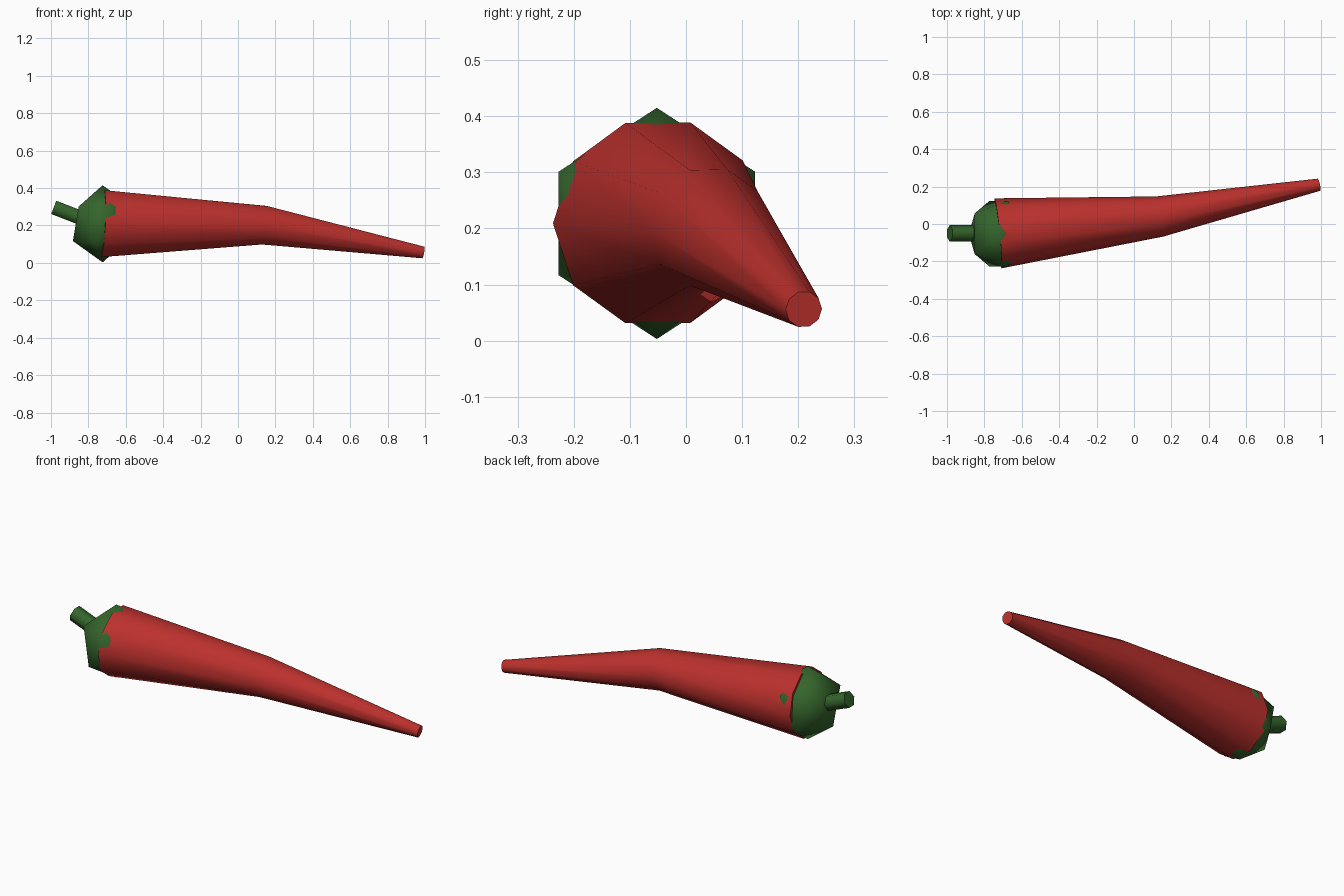
import bpy, bmesh, math
from mathutils import Vector

if "Cube" in bpy.data.objects:
    bpy.data.objects.remove(bpy.data.objects["Cube"])


def material(name, rgb):
    m = bpy.data.materials.new(name)
    m.diffuse_color = (*rgb, 1)
    m.use_nodes = True
    m.node_tree.nodes["Principled BSDF"].inputs["Base Color"].default_value = m.diffuse_color
    return m


def finish(obj, mat, angle):
    obj.data.materials.append(mat)
    bpy.ops.object.select_all(action='DESELECT')
    obj.select_set(True)
    bpy.context.view_layer.objects.active = obj
    bpy.ops.object.shade_smooth_by_angle(angle=math.radians(angle))


def tube(name, rings, sides, mat, angle):
    """Capped loft through rings of (centre, direction, radius)."""
    bm = bmesh.new()
    loops = []
    for centre, direction, r in rings:
        t = Vector(direction).normalized()
        v = t.cross(Vector((0, 1, 0))).normalized()
        u = v.cross(t)
        loop = []
        for i in range(sides):
            a = 2 * math.pi * i / sides
            loop.append(bm.verts.new(Vector(centre) + r * (math.cos(a) * u + math.sin(a) * v)))
        loops.append(loop)
    for a, b in zip(loops, loops[1:]):
        for i in range(sides):
            j = (i + 1) % sides
            bm.faces.new((a[i], a[j], b[j], b[i]))
    bm.faces.new(loops[0])
    bm.faces.new(loops[-1])
    bmesh.ops.recalc_face_normals(bm, faces=bm.faces)
    mesh = bpy.data.meshes.new(name)
    bm.to_mesh(mesh)
    bm.free()
    obj = bpy.data.objects.new(name, mesh)
    bpy.context.collection.objects.link(obj)
    finish(obj, mat, angle)


red = material("red_skin", (0.5, 0.03, 0.026))
green = material("green_stalk", (0.035, 0.13, 0.025))

# Pepper body: bent ten-sided taper
tube("pepper_body", [
    ((-0.727, -0.05, 0.21), (1, 0.1, -0.05), 0.188),
    ((0.137, 0.04, 0.202), (1, 0.18, -0.14), 0.109),
    ((0.989, 0.21, 0.056), (1, 0.2, -0.17), 0.033),
], 10, red, 50)

# Leafy cap: icosahedron whose corners poke through the skin
bpy.ops.mesh.primitive_ico_sphere_add(subdivisions=1, radius=0.206,
                                      location=(-0.724, -0.052, 0.209))
cap = bpy.context.object
cap.name = "stem_cap"
cap.scale.x = 0.86
finish(cap, green, 50)

# Stem: short hexagonal stalk
axis = (0.93, 0, -0.36)
tube("stem", [
    ((-0.985, -0.05, 0.297), axis, 0.044),
    ((-0.80, -0.05, 0.225), axis, 0.044),
], 6, green, 65)
